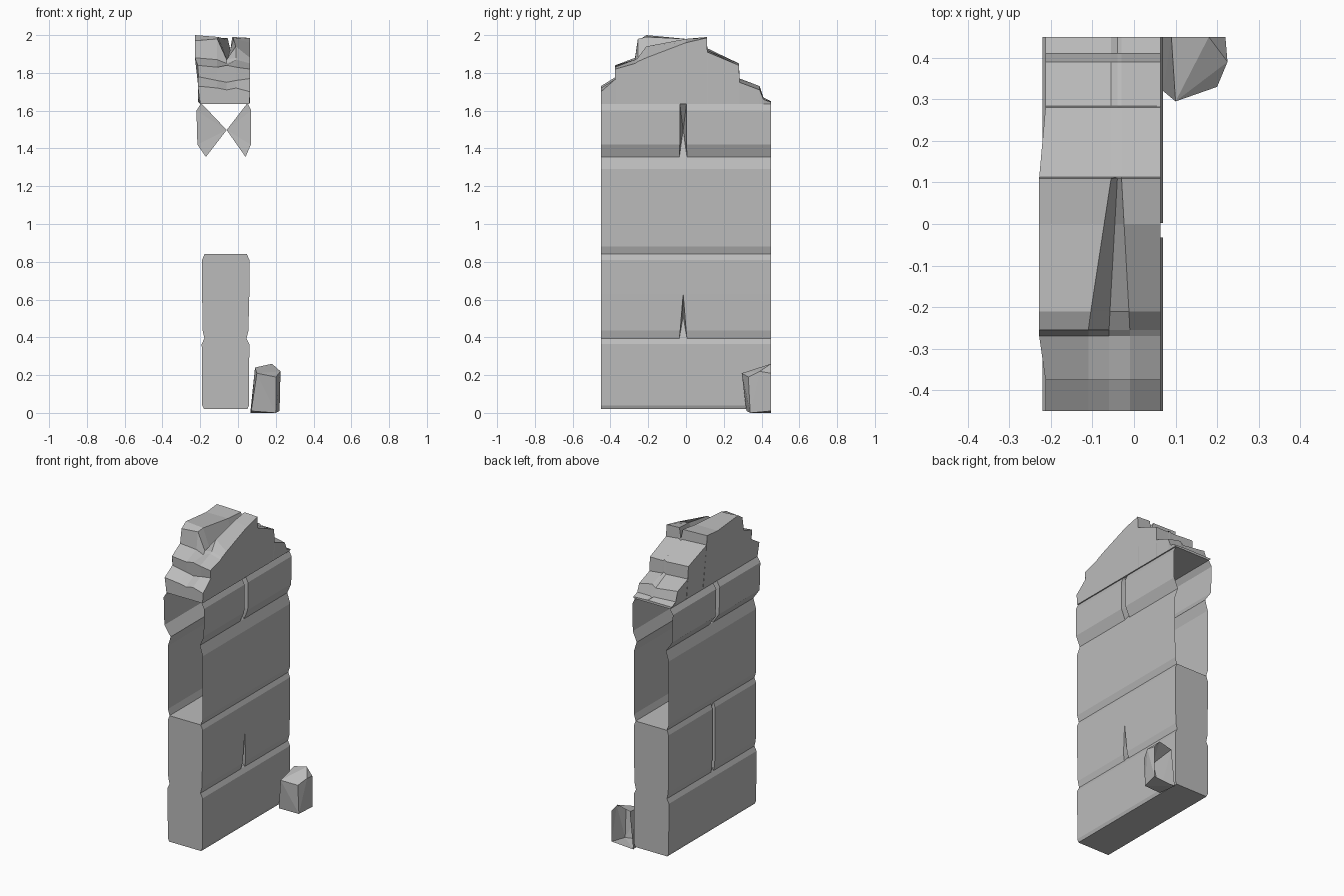
import bpy, bmesh

if "Cube" in bpy.data.objects:
    bpy.data.objects.remove(bpy.data.objects["Cube"])

stone = bpy.data.materials.new("grey_stone")
stone.diffuse_color = (0.5, 0.5, 0.5, 1)
stone.use_nodes = True
stone.node_tree.nodes["Principled BSDF"].inputs["Base Color"].default_value = stone.diffuse_color


def finish(bm, name, recalc=True):
    bmesh.ops.remove_doubles(bm, verts=bm.verts[:], dist=0.0005)
    if recalc:
        bmesh.ops.recalc_face_normals(bm, faces=bm.faces[:])
    me = bpy.data.meshes.new(name)
    bm.to_mesh(me)
    bm.free()
    me.materials.append(stone)
    ob = bpy.data.objects.new(name, me)
    bpy.context.collection.objects.link(ob)
    return ob


def sheet(bm, rows, sign, notch, depth):
    """One masonry side; rows are (z, x, joint half width), notch is a row range."""
    def put(*co):
        return bm.verts.new(co)

    def face(vs):
        bm.faces.new(vs if sign > 0 else vs[::-1])

    grid = [[put(x, y, z) for y in (-0.45, -0.015 - w, -0.015 + w, 0.45)]
            for z, x, w in rows]
    a, b = notch
    for i in range(len(rows) - 1):
        lo, hi = grid[i], grid[i + 1]
        for j in range(3):
            if j == 1 and (a <= i < b or rows[i][2] + rows[i + 1][2] == 0):
                continue
            face([lo[j], lo[j + 1], hi[j + 1], hi[j]])
    # Wedge-shaped joint between neighbouring stones
    apex = put(depth, -0.015, (rows[a][0] + rows[b][0]) / 2)
    loop = [grid[i][1] for i in range(a, b + 1)]
    loop += [grid[i][2] for i in range(b, a - 1, -1)]
    for k, v in enumerate(loop):
        n = loop[(k + 1) % len(loop)]
        if (v.co - n.co).length > 0.0005:
            face([n, v, apex])
    return grid


# Lower two courses: closed block with grooves and a narrow upright joint
bm = bmesh.new()
right = [(.02, .05, .02), (.04, .058, .02), (.365, .06, .02), (.395, .045, .02),
         (.435, .055, .016), (.63, .06, 0), (.81, .06, 0), (.84, .047, 0)]
left = [(.02, -.18, .013), (.04, -.19, .013), (.365, -.192, .013), (.395, -.178, .013),
        (.435, -.187, .013), (.63, -.19, .013), (.81, -.19, .013), (.84, -.178, .013)]
r = sheet(bm, right, 1, (3, 5), -.05)
l = sheet(bm, left, -1, (3, 7), -.08)
for col in (0, 3):
    for i in range(len(r) - 1):
        bm.faces.new([l[i][col], r[i][col], r[i + 1][col], l[i + 1][col]])
for i in (0, -1):
    bm.faces.new(r[i] + l[i][::-1])
finish(bm, "lower_courses")

# Upper two courses: thin sides, open at both ends
bm = bmesh.new()
right = [(.84, .047, .02), (.88, .06, .02), (1.29, .061, .02), (1.355, .04, .02),
         (1.42, .068, .018), (1.6, .07, .018), (1.64, .05, .018)]
left = [(.84, -.178, .02), (.88, -.19, .02), (1.29, -.19, .02), (1.355, -.17, .02),
        (1.42, -.215, .018), (1.6, -.22, .018), (1.64, -.195, .018)]
sheet(bm, right, 1, (3, 6), -.06)
sheet(bm, left, -1, (3, 6), -.06)
finish(bm, "upper_courses", False)

# Broken crown: stepped stations along y, with heights across the thickness
stations = [
    (-.45, 1.73, 1.72, 1.71, 1.72, 1.70), (-.37, 1.78, 1.76, 1.75, 1.76, 1.77),
    (-.375, 1.84, 1.83, 1.84, 1.83, 1.82), (-.27, 1.88, 1.87, 1.85, 1.87, 1.85),
    (-.255, 1.97, 1.98, 1.87, 1.88, 1.86), (-.21, 2.0, 1.99, 1.87, 1.94, 1.88),
    (0, 1.98, 1.98, 1.89, 1.98, 1.96), (.11, 1.99, 1.985, 1.92, 1.99, 1.985),
    (.113, 1.93, 1.92, 1.91, 1.92, 1.91), (.28, 1.85, 1.84, 1.85, 1.84, 1.84),
    (.284, 1.77, 1.76, 1.77, 1.76, 1.75), (.39, 1.73, 1.71, 1.72, 1.73, 1.71),
    (.41, 1.67, 1.66, 1.65, 1.66, 1.66), (.45, 1.65, 1.65, 1.65, 1.65, 1.645)]
bm = bmesh.new()
top, base = [], []
for y, *zs in stations:
    skew = max(0, min(1, (.11 - y) / .36))
    xs = (-.213 - (.015 if -.3 < y < .15 else 0), -.055 - .055 * skew,
          -.04 - .02 * skew, -.03 + .02 * skew, .064)
    top.append([bm.verts.new((x, y, z)) for x, z in zip(xs, zs)])
    base.append([bm.verts.new((x, y, 1.635)) for x in (-.2, .06)])
for i in range(len(top) - 1):
    t, u, b, c = top[i], top[i + 1], base[i], base[i + 1]
    for j in range(4):
        bm.faces.new([t[j], t[j + 1], u[j + 1], u[j]])
    bm.faces.new([b[0], t[0], u[0], c[0]])
    bm.faces.new([b[1], c[1], u[4], t[4]])
    bm.faces.new([b[0], c[0], c[1], b[1]])
for i in (0, -1):
    bm.faces.new(top[i] + base[i][::-1])
finish(bm, "broken_crown")

# Loose rubble stone, cut open at the back
bm = bmesh.new()
for p in [(.07, .32, .01), (.2, .34, 0), (.22, .45, .01), (.065, .45, 0),
          (.1, .295, .21), (.09, .45, .24), (.18, .45, .26), (.225, .39, .22),
          (.22, .45, .21), (.2, .33, .19)]:
    bm.verts.new(p)
bmesh.ops.convex_hull(bm, input=bm.verts[:])
bmesh.ops.recalc_face_normals(bm, faces=bm.faces[:])
bmesh.ops.delete(bm, geom=[f for f in bm.faces if f.normal.y > .95], context='FACES')
finish(bm, "rubble_stone", False)
